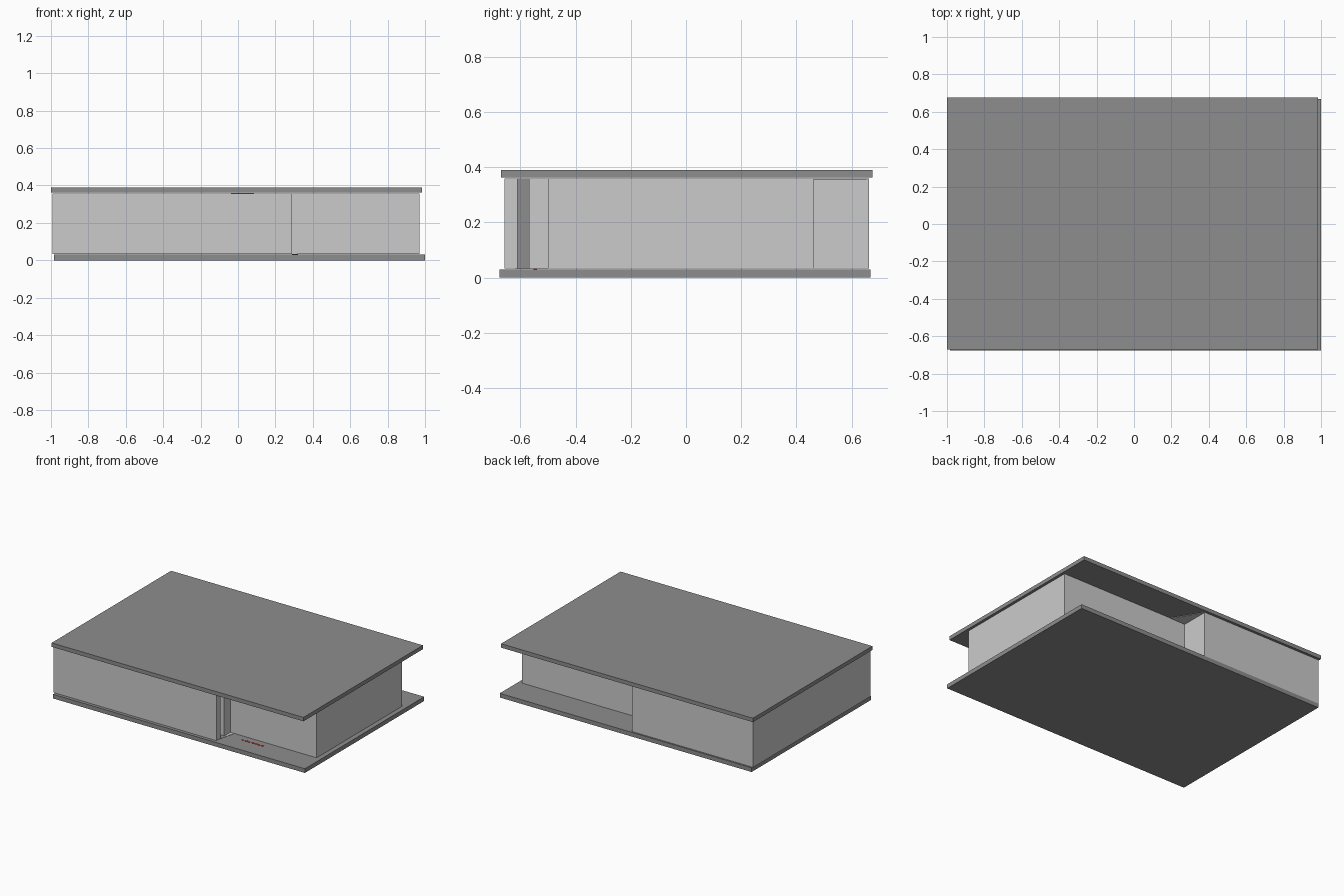
import bpy, bmesh

if "Cube" in bpy.data.objects:
    bpy.data.objects.remove(bpy.data.objects["Cube"])


def material(name, rgb):
    m = bpy.data.materials.new(name)
    m.diffuse_color = (*rgb, 1)
    m.use_nodes = True
    m.node_tree.nodes["Principled BSDF"].inputs["Base Color"].default_value = m.diffuse_color
    return m


def prism(name, points, z0, z1, mat=None):
    """Extrude a plan outline between two heights."""
    bm = bmesh.new()
    face = bm.faces.new([bm.verts.new((x, y, z0)) for x, y in points])
    ext = bmesh.ops.extrude_face_region(bm, geom=[face])
    top = [v for v in ext["geom"] if isinstance(v, bmesh.types.BMVert)]
    bmesh.ops.translate(bm, verts=top, vec=(0, 0, z1 - z0))
    bmesh.ops.recalc_face_normals(bm, faces=bm.faces)
    me = bpy.data.meshes.new(name)
    bm.to_mesh(me)
    bm.free()
    ob = bpy.data.objects.new(name, me)
    bpy.context.collection.objects.link(ob)
    if mat:
        me.materials.append(mat)
    return ob


def slab(name, x0, x1, y0, y1, z0, z1, mat=None):
    return prism(name, [(x0, y0), (x1, y0), (x1, y1), (x0, y1)], z0, z1, mat)


dark = material("dark_grey", (0.27, 0.27, 0.27))
light = material("light_grey", (0.8, 0.8, 0.8))
white = material("white", (1, 1, 1))
red = material("red", (0.6, 0.02, 0.02))

# Floor and roof slabs, slightly offset from each other
slab("floor_slab", -0.985, 1.0, -0.675, 0.668, 0, 0.03, dark)
slab("roof_slab", -1.0, 0.985, -0.67, 0.675, 0.362, 0.39, dark)

# Stepped wall block with a narrow entrance slot on the front
outline = [(-0.993, -0.657), (0.29, -0.657), (0.29, -0.611), (0.19, -0.611),
           (0.19, -0.565), (0.29, -0.565), (0.29, -0.5), (0.97, -0.5),
           (0.97, 0.463), (-0.037, 0.463), (-0.037, 0.662), (-0.993, 0.662)]
prism("walls", outline, 0.033, 0.358, light)

# Dark door at the end of the slot and its pale side lining
slab("entrance_door", 0.188, 0.2, -0.611, -0.565, 0.033, 0.358, dark)
slab("slot_lining", 0.2, 0.289, -0.568, -0.565, 0.033, 0.358, white)

# Triangular fillets in the inner corners of the plan
prism("front_corner_sheet", [(0.29, -0.62), (0.32, -0.5), (0.29, -0.5)], 0.031, 0.033, white)
prism("rear_corner_sheet", [(-0.037, 0.463), (0.085, 0.463), (-0.037, 0.662)], 0.356, 0.359, light)

# Row of small red floor markers beside the entrance
for i in range(7):
    x = 0.41 + i * 0.026
    slab(f"floor_marker_{i + 1}", x, x + 0.016, -0.552, -0.54, 0.03, 0.032, red)
